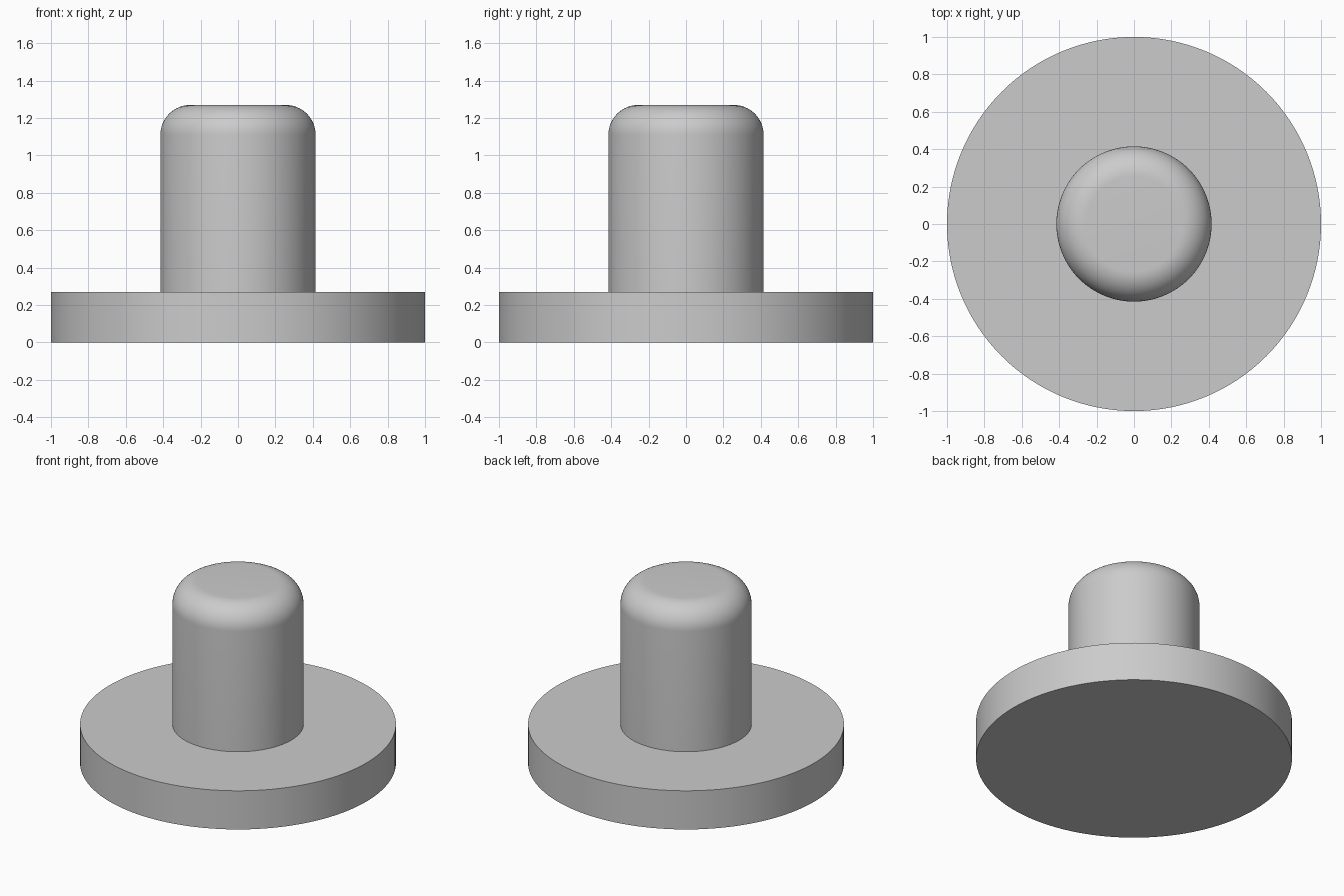
import bpy, bmesh, math
from mathutils import Matrix, Vector

cube = bpy.data.objects.get("Cube")
if cube:
    bpy.data.objects.remove(cube, do_unlink=True)

SEGMENTS = 128
FLANGE_R, FLANGE_TOP = 1.0, 0.27
POST_R, POST_TOP, FILLET = 0.415, 1.27, 0.16

grey = bpy.data.materials.new("plain grey")
grey.use_nodes = True
colour = (0.6, 0.6, 0.6, 1)
grey.diffuse_color = colour
grey.node_tree.nodes["Principled BSDF"].inputs["Base Color"].default_value = colour


def lathe(name, profile):
    """Spin a (radius, height) profile around z into a smooth object."""
    bm = bmesh.new()
    verts = [bm.verts.new((r, 0, z)) for r, z in profile]
    edges = [bm.edges.new(pair) for pair in zip(verts, verts[1:])]
    bmesh.ops.spin(bm, geom=verts + edges, cent=(0, 0, 0), axis=(0, 0, 1),
                   angle=math.tau, steps=SEGMENTS, use_merge=True)
    bmesh.ops.remove_doubles(bm, verts=bm.verts[:], dist=1e-5)
    bmesh.ops.recalc_face_normals(bm, faces=bm.faces[:])
    # Both shells are open, so check the way the axis cap faces
    cap = min(bm.faces, key=lambda f: f.calc_center_median().xy.length)
    if cap.normal.z * (1 if profile[-1][0] == 0 else -1) < 0:
        bmesh.ops.reverse_faces(bm, faces=bm.faces[:])
    mesh = bpy.data.meshes.new(name)
    bm.to_mesh(mesh)
    bm.free()
    mesh.materials.append(grey)
    obj = bpy.data.objects.new(name, mesh)
    bpy.context.collection.objects.link(obj)
    bpy.ops.object.select_all(action="DESELECT")
    obj.select_set(True)
    bpy.context.view_layer.objects.active = obj
    bpy.ops.object.shade_smooth_by_angle(angle=math.radians(30))
    return obj


# Flat round flange, open where the post joins it
lathe("flange", [(0, 0), (FLANGE_R, 0), (FLANGE_R, FLANGE_TOP), (POST_R, FLANGE_TOP)])

# Upright post with a rounded top edge
steps = 16
arc = [(POST_R - FILLET + FILLET * math.cos(a), POST_TOP - FILLET + FILLET * math.sin(a))
       for a in (math.pi / 2 * i / steps for i in range(steps + 1))]
lathe("post", [(POST_R, FLANGE_TOP)] + arc + [(0, POST_TOP)])
